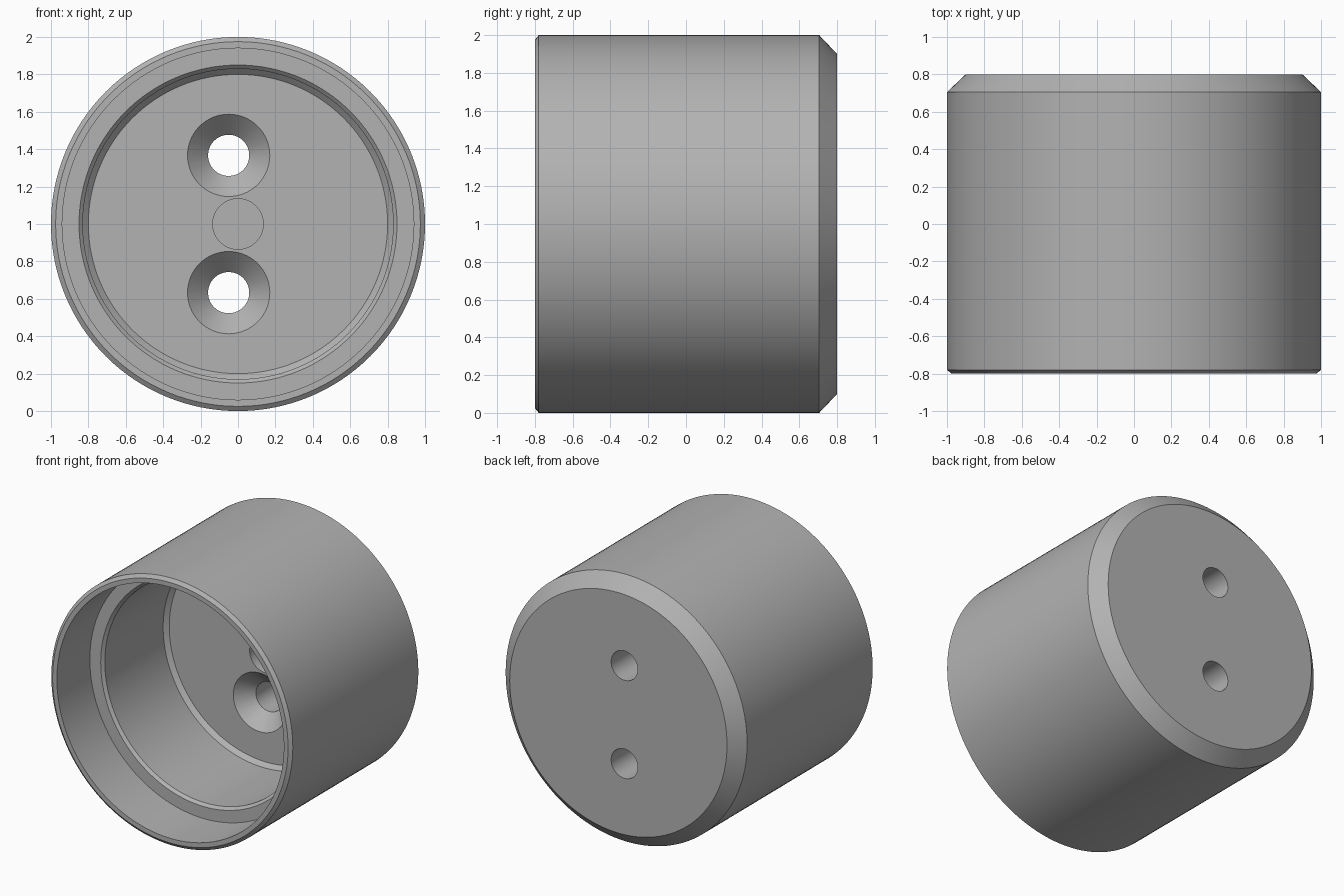
import bpy, bmesh
from math import cos, sin, tau, radians

cube = bpy.data.objects.get("Cube")
if cube:
    bpy.data.objects.remove(cube, do_unlink=True)

# Plain grey finish
grey = bpy.data.materials.new("grey metal")
grey.use_nodes = True
COLOUR = (0.45, 0.45, 0.45, 1)
grey.diffuse_color = COLOUR
grey.node_tree.nodes["Principled BSDF"].inputs["Base Color"].default_value = COLOUR


def lathe(name, profile, centre_x, centre_z, sides):
    """Turn (radius, y) points around an axis along y, capping both ends."""
    bm = bmesh.new()
    rings = [[bm.verts.new((centre_x + r * cos(tau * i / sides), y,
                            centre_z + r * sin(tau * i / sides)))
              for i in range(sides)] for r, y in profile]
    for a, b in zip(rings, rings[1:]):
        for i in range(sides):
            j = (i + 1) % sides
            bm.faces.new((a[i], a[j], b[j], b[i]))
    bm.faces.new(rings[0])
    bm.faces.new(rings[-1])
    bmesh.ops.recalc_face_normals(bm, faces=bm.faces)
    mesh = bpy.data.meshes.new(name)
    bm.to_mesh(mesh)
    bm.free()
    mesh.materials.append(grey)
    obj = bpy.data.objects.new(name, mesh)
    bpy.context.collection.objects.link(obj)
    return obj


# Cup: back face, outer wall, front rim, stepped bore, floor, shallow centre recess
FLOOR = 0.33
cup = lathe("round_cup", [
    (0.90, 0.80), (1.00, 0.705), (1.00, -0.78), (0.975, -0.80),
    (0.94, -0.80), (0.94, -0.41), (0.85, -0.41), (0.83, -0.39),
    (0.83, FLOOR - 0.03), (0.80, FLOOR), (0.135, FLOOR), (0.135, FLOOR + 0.10),
], 0, 1, 128)

# Two countersunk screw holes through the floor
for side in (-1, 1):
    cutter = lathe("screw_hole_cutter", [
        (0.23, FLOOR - 0.01), (0.11, FLOOR + 0.11), (0.11, 0.90),
    ], -0.05, 1 + side * 0.367, 64)
    cutter.hide_render = True
    cut = cup.modifiers.new("screw hole", "BOOLEAN")
    cut.operation = "DIFFERENCE"
    cut.solver = "EXACT"
    cut.object = cutter
    bpy.context.view_layer.objects.active = cup
    bpy.ops.object.modifier_apply(modifier=cut.name)
    bpy.data.objects.remove(cutter, do_unlink=True)

# Smooth round walls with crisp edges
bpy.ops.object.select_all(action="DESELECT")
cup.select_set(True)
bpy.context.view_layer.objects.active = cup
bpy.ops.object.shade_smooth_by_angle(angle=radians(25))
